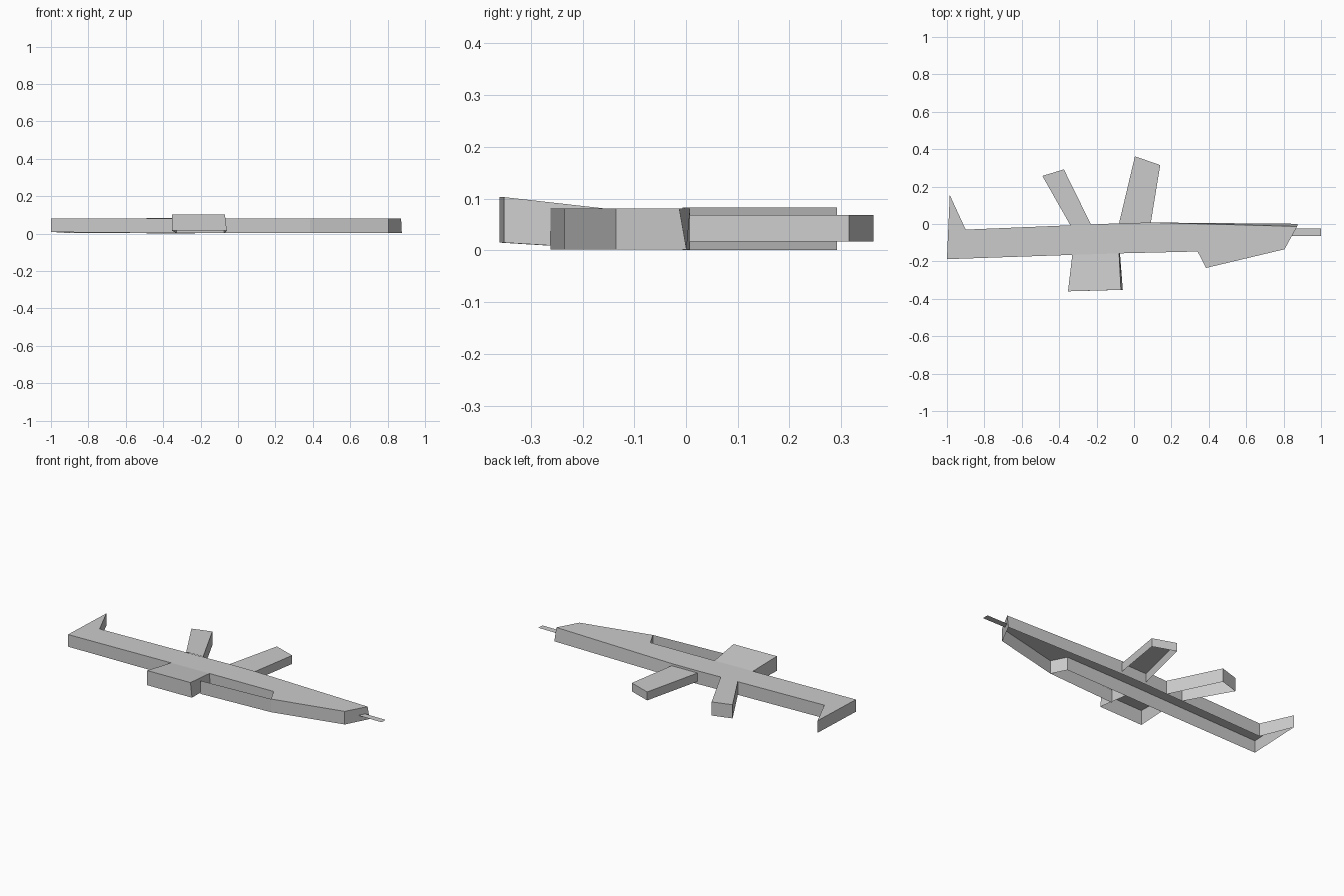
import bpy

if "Cube" in bpy.data.objects:
    bpy.data.objects.remove(bpy.data.objects["Cube"])

grey = bpy.data.materials.new("plain_grey")
grey.diffuse_color = (0.6, 0.6, 0.6, 1)
grey.use_nodes = True
grey.node_tree.nodes["Principled BSDF"].inputs["Base Color"].default_value = grey.diffuse_color


def add_mesh(name, verts, faces):
    mesh = bpy.data.meshes.new(name)
    mesh.from_pydata(verts, [], faces)
    mesh.materials.append(grey)
    obj = bpy.data.objects.new(name, mesh)
    bpy.context.collection.objects.link(obj)
    return obj


def shell(name, top, bottom, skip=()):
    """Flat top with side walls and an open underside; outlines run counter-clockwise."""
    n = len(top)
    faces = [tuple(range(n))]
    for i in range(n):
        j = (i + 1) % n
        if i not in skip:
            faces.append((n + i, n + j, j, i))
    return add_mesh(name, list(top) + list(bottom), faces)


def raised(outline, z):
    return [(x, y, z) for x, y in outline]


# Main body with stock, fore-end and flared stock tip
body = [(-1, -.188), (-.33, -.165), (-.08, -.157), (.34, -.147), (.385, -.235),
        (.805, -.135), (.872, -.013), (.09, .008), (-.08, .004), (-.23, -.003),
        (-.34, -.007), (-.9, -.03), (-.985, .155)]
body_low = raised(body, .002)
body_low[0] = (-1, -.188, .008)
body_low[6] = (.876, .001, .002)
body_low[12] = (-.985, .155, .008)
shell("body", raised(body, .081), body_low)

# Rear grip, full thickness
rear = [(-.34, -.007), (-.23, -.003), (-.375, .292), (-.49, .257)]
shell("rear_grip", raised(rear, .083), raised(rear, .001), skip=(0,))

# Front grip, thinner than the body
front = [(-.08, .004), (.09, .008), (.14, .315), (.005, .362)]
shell("front_grip", raised(front, .068), raised(front, .017), skip=(0,))

# Box under the body, tilting upward towards its end
shell("magazine",
      [(-.353, -.36, .103), (-.07, -.352, .103), (-.08, -.157, .081), (-.33, -.165, .081)],
      [(-.353, -.36, .015), (-.06, -.352, .015), (-.075, -.157, .003), (-.33, -.165, .003)],
      skip=(2,))

# Thin upright guard strip from the magazine to the fore-end
add_mesh("guard_strip",
         [(-.067, -.262, .002), (.385, -.235, .002), (.385, -.235, .081), (-.067, -.262, .081)],
         [(0, 1, 2, 3)])

# Flat barrel blade
add_mesh("barrel",
         [(.845, -.063, .04), (1, -.063, .04), (1, -.025, .04), (.865, -.025, .04)],
         [(0, 1, 2, 3)])
